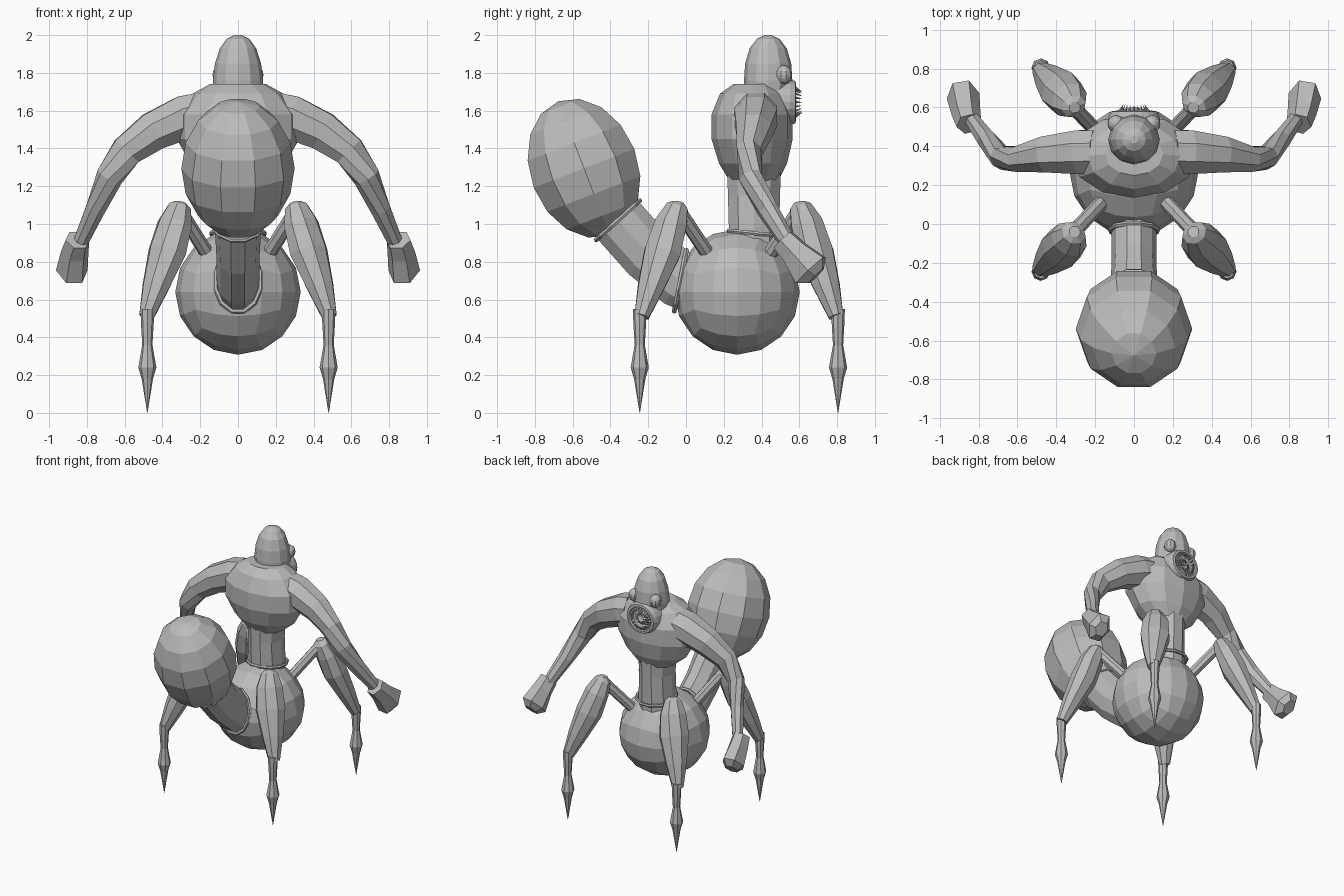
import bpy, bmesh, math
from mathutils import Vector, Matrix

if "Cube" in bpy.data.objects:
    bpy.data.objects.remove(bpy.data.objects["Cube"])

skin = bpy.data.materials.new("grey skin")
skin.diffuse_color = (0.5, 0.5, 0.5, 1)
skin.use_nodes = True
skin.node_tree.nodes["Principled BSDF"].inputs["Base Color"].default_value = skin.diffuse_color


def finish(name, bm):
    bmesh.ops.recalc_face_normals(bm, faces=bm.faces)
    me = bpy.data.meshes.new(name)
    bm.to_mesh(me)
    bm.free()
    me.materials.append(skin)
    ob = bpy.data.objects.new(name, me)
    bpy.context.collection.objects.link(ob)
    return ob


def loft(name, rings, sides, ref=(0, 0, 1), axis=None, phase=0.0, flip=(1, 1)):
    """Skin elliptical rings (x, y, z, ra, rb) along a path; flip mirrors x / y about the leg centre."""
    bm = bmesh.new()
    pts = [Vector(r[:3]) for r in rings]
    loops = []
    for i, r in enumerate(rings):
        t = Vector(axis) if axis else pts[min(i + 1, len(pts) - 1)] - pts[max(i - 1, 0)]
        t.normalize()
        a = Vector(ref).cross(t).normalized()
        b = t.cross(a)
        loop = []
        for k in range(sides):
            w = 2 * math.pi * k / sides + phase
            p = pts[i] + a * r[3] * math.cos(w) + b * r[4] * math.sin(w)
            p.x *= flip[0]
            p.y = p.y if flip[1] > 0 else 2 * CY - p.y
            loop.append(bm.verts.new(p))
        loops.append(loop)
    for l0, l1 in zip(loops, loops[1:]):
        for k in range(sides):
            j = (k + 1) % sides
            bm.faces.new((l0[k], l0[j], l1[j], l1[k]))
    bm.faces.new(loops[0])
    bm.faces.new(loops[-1])
    bmesh.ops.remove_doubles(bm, verts=bm.verts, dist=0.0005)
    return finish(name, bm)


def ball(name, loc, radii, seg, rings, rot=None):
    bm = bmesh.new()
    m = Matrix.Translation(loc) @ (rot or Matrix()) @ Matrix.Diagonal((*radii, 1))
    bmesh.ops.create_uvsphere(bm, u_segments=seg, v_segments=rings, radius=1, matrix=m)
    return finish(name, bm)


def collar(name, loc, axis, ra, rb, thick, sides=12):
    """Thin elliptical band around a joint."""
    bm = bmesh.new()
    t = Vector(axis).normalized()
    a = Vector((1, 0, 0))
    b = t.cross(a)
    rows = []
    for k in range(sides):
        w = 2 * math.pi * (k + 0.5) / sides
        out = a * math.cos(w) + b * math.sin(w)
        c = Vector(loc) + a * ra * math.cos(w) + b * rb * math.sin(w)
        rows.append([bm.verts.new(c + thick * (out * math.cos(q) + t * math.sin(q)))
                     for q in (math.pi * n / 3 for n in range(6))])
    for k in range(sides):
        r0, r1 = rows[k], rows[(k + 1) % sides]
        for n in range(6):
            bm.faces.new((r0[n], r0[(n + 1) % 6], r1[(n + 1) % 6], r1[n]))
    return finish(name, bm)


CY = 0.28  # centre of the four legs in y

# Lower body: cube subdivided into a quad sphere
bm = bmesh.new()
bmesh.ops.create_cube(bm, size=2)
bmesh.ops.subdivide_edges(bm, edges=bm.edges, cuts=3, use_grid_fill=True)
for v in bm.verts:
    d = Vector([math.tan(c * math.pi / 4) for c in v.co]).normalized()
    v.co = d * 0.332 + Vector((0, 0.27, 0.64))
finish("lower_body", bm)

# Waist and its band
loft("waist", [(0, 0.36, 0.85, 0.135, 0.14), (0, 0.36, 0.98, 0.135, 0.14),
               (0, 0.36, 1.15, 0.125, 0.145), (0, 0.36, 1.32, 0.14, 0.15)],
     10, ref=(0, 1, 0), axis=(0, 0, 1))
collar("waist_band", (0, 0.37, 0.95), (0, 0.1, 1), 0.145, 0.15, 0.012)

# Chest
loft("chest", [(0, 0.36, 1.23, 0.14, 0.13), (0, 0.355, 1.32, 0.25, 0.18),
               (0, 0.35, 1.45, 0.325, 0.215), (0, 0.35, 1.58, 0.325, 0.215),
               (0, 0.35, 1.69, 0.24, 0.17), (0, 0.36, 1.74, 0.15, 0.11)],
     12, ref=(0, 1, 0), axis=(0, 0, 1))

# Head
loft("head", [(0, 0.43, 1.66, 0.13, 0.12), (0, 0.435, 1.76, 0.133, 0.128),
              (0, 0.435, 1.85, 0.122, 0.122), (0, 0.435, 1.93, 0.096, 0.098),
              (0, 0.435, 1.98, 0.06, 0.06), (0, 0.435, 2.0, 0.02, 0.02)],
     12, ref=(0, 1, 0), axis=(0, 0, 1))

# Round sucker mouth with a hollow
MZ = 1.645
loft("mouth", [(0, 0.46, MZ, 0.14, 0.12), (0, 0.55, MZ, 0.132, 0.12),
               (0, 0.58, MZ, 0.118, 0.112), (0, 0.582, MZ, 0.098, 0.095),
               (0, 0.55, MZ, 0.08, 0.08), (0, 0.535, MZ, 0.02, 0.02)],
     20, axis=(0, 1, 0))

# Two circles of pointed teeth
bm = bmesh.new()
for count, rad, tip_r, y0, y1 in ((20, 0.088, 0.055, 0.56, 0.615), (14, 0.058, 0.02, 0.54, 0.59)):
    for k in range(count):
        w = 2 * math.pi * k / count
        u = Vector((math.cos(w), 0, math.sin(w)))
        base = u * rad + Vector((0, y0, MZ))
        tip = u * tip_r + Vector((0, y1, MZ))
        d = tip - base
        m = Matrix.Translation((base + tip) / 2) @ d.to_track_quat('Z', 'Y').to_matrix().to_4x4()
        bmesh.ops.create_cone(bm, cap_ends=True, segments=4, radius1=0.011, radius2=0,
                              depth=d.length, matrix=m)
finish("teeth", bm)

# Tail stalk, bands and bulb
loft("tail_stalk", [(0, 0.06, 0.66, 0.115, 0.15), (0, -0.03, 0.70, 0.115, 0.155),
                    (0, -0.20, 0.84, 0.115, 0.155), (0, -0.36, 1.02, 0.125, 0.155),
                    (0, -0.42, 1.10, 0.12, 0.15)], 10)
collar("tail_base_band", (0, -0.03, 0.70), (0, -1, 0.2), 0.122, 0.17, 0.014)
collar("tail_tip_band", (0, -0.36, 1.02), (0, -0.67, 0.74), 0.14, 0.16, 0.014)
ball("tail_bulb", (0, -0.54, 1.295), (0.3, 0.3, 0.38), 10, 8,
     Matrix.Rotation(math.radians(21), 4, 'X') @ Matrix.Rotation(math.radians(90), 4, 'Z'))

for sx, side in ((-1, "left"), (1, "right")):
    # Eyes
    ball(side + "_eye", (sx * 0.092, 0.517, 1.79), (0.045, 0.045, 0.05), 10, 8)
    # Arm
    loft(side + "_arm", [(0.2, 0.37, 1.585, 0.12, 0.12), (0.28, 0.37, 1.565, 0.122, 0.125),
                         (0.45, 0.36, 1.49, 0.10, 0.11), (0.59, 0.335, 1.385, 0.07, 0.09),
                         (0.68, 0.34, 1.25, 0.06, 0.075), (0.755, 0.43, 1.08, 0.052, 0.06),
                         (0.835, 0.54, 0.90, 0.04, 0.045)],
         8, flip=(sx, 1), phase=math.pi / 8)
    # Mitten hand
    loft(side + "_hand", [(0.85, 0.515, 0.915, 0.065, 0.07), (0.865, 0.575, 0.85, 0.075, 0.08),
                          (0.88, 0.66, 0.755, 0.085, 0.115), (0.885, 0.69, 0.725, 0.05, 0.06)],
         6, flip=(sx, 1))
    # Legs: strut, bulging thigh and pointed shin
    for sy, end in ((1, "front"), (-1, "rear")):
        tag = f"{end}_{side}_"
        f = (sx, sy)
        loft(tag + "strut", [(0.13, CY + 0.13, 0.79, 0.038, 0.038),
                             (0.30, CY + 0.31, 1.06, 0.038, 0.038)], 8, flip=f)
        loft(tag + "thigh", [(0.305, CY + 0.32, 1.115, 0.03, 0.03), (0.31, CY + 0.325, 1.09, 0.065, 0.06),
                             (0.335, CY + 0.36, 1.0, 0.10, 0.085), (0.375, CY + 0.405, 0.85, 0.112, 0.095),
                             (0.435, CY + 0.465, 0.67, 0.08, 0.07), (0.485, CY + 0.515, 0.51, 0.042, 0.042)],
             8, flip=f, phase=math.pi / 8)
        X, Y = 0.48, CY + 0.525
        loft(tag + "shin", [(X, Y, 0.55, 0.036, 0.036), (X, Y, 0.48, 0.034, 0.034),
                            (X, Y, 0.36, 0.027, 0.027), (X, Y, 0.24, 0.048, 0.048),
                            (X, Y, 0.18, 0.03, 0.03), (X, Y, 0.0, 0.001, 0.001)],
             8, ref=(0, 1, 0), axis=(0, 0, -1), flip=f)
